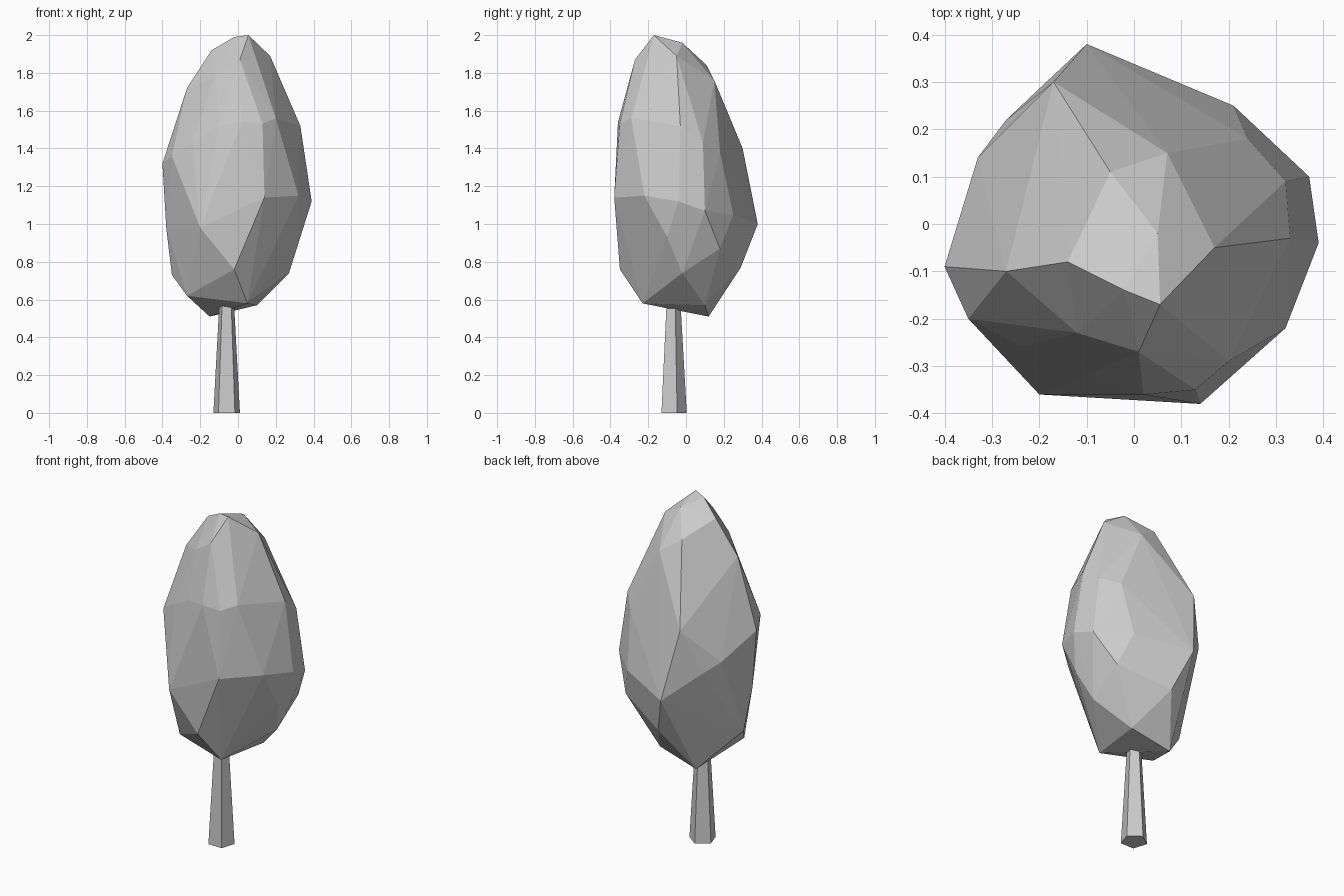
import bpy
import bmesh
from math import sin, cos, tau

default_cube = bpy.data.objects.get("Cube")
if default_cube:
    bpy.data.objects.remove(default_cube, do_unlink=True)


def make_material(name, value):
    """Create one flat grey material."""
    material = bpy.data.materials.new(name)
    material.use_nodes = True
    colour = (value, value, value, 1)
    material.diffuse_color = colour
    shader = material.node_tree.nodes["Principled BSDF"]
    shader.inputs["Base Color"].default_value = colour
    shader.inputs["Roughness"].default_value = 1
    return material


def make_hull(name, points, material):
    """Wrap a flat-shaded faceted shell around a set of corner points."""
    mesh = bpy.data.meshes.new(name)
    shell = bmesh.new()
    for point in points:
        shell.verts.new(point)
    result = bmesh.ops.convex_hull(shell, input=shell.verts[:])
    unused = set(result["geom_interior"]) | set(result["geom_unused"])
    loose = [item for item in unused if isinstance(item, bmesh.types.BMVert)]
    bmesh.ops.delete(shell, geom=loose, context="VERTS")
    bmesh.ops.recalc_face_normals(shell, faces=shell.faces[:])
    shell.to_mesh(mesh)
    shell.free()
    mesh.materials.append(material)
    tree_part = bpy.data.objects.new(name, mesh)
    bpy.context.scene.collection.objects.link(tree_part)
    return tree_part


def ring(centre_x, centre_y, height, radius, sides):
    """Corner points of a regular polygon with one corner at the back."""
    angles = [tau * step / sides for step in range(sides)]
    return [(centre_x + radius * sin(angle), centre_y + radius * cos(angle), height)
            for angle in angles]


grey = make_material("plain grey", .6)

# Crown: irregular leaning bands of corners, from the tip to the underside
crown_tip = [
    (.055, -.17, 2), (-.02, -.14, 1.99), (.05, -.02, 1.96), (-.14, -.08, 1.92),
    (.17, -.05, 1.89), (.01, -.27, 1.87), (-.05, .11, 1.84), (.07, .15, 1.76),
]
crown_shoulder = [
    (-.27, -.1, 1.72), (-.12, -.23, 1.78), (.2, -.29, 1.56), (.13, -.35, 1.53),
    (.02, -.36, 1.54), (-.1, -.32, 1.52), (.33, -.03, 1.52), (.32, .09, 1.43),
    (.24, .18, 1.38), (-.17, .3, 1.4), (-.24, -.26, 1.44), (-.35, -.2, 1.36),
    (-.4, -.09, 1.32),
]
crown_belly = [
    (.14, -.38, 1.14), (.32, -.22, 1.15), (.39, -.04, 1.12), (.37, .1, 1.07),
    (.21, .25, 1.05), (-.1, .38, 1), (-.27, .22, 1.15), (-.33, .14, 1.2),
    (-.38, -.08, .98), (-.2, -.36, .98),
]
crown_underside = [
    (.33, -.1, .93), (.27, .18, .87), (-.02, .29, .77), (-.02, -.35, .76),
    (.27, -.02, .74), (-.35, -.04, .73), (-.27, -.16, .62), (.05, -.23, .58),
    (.1, .1, .57), (-.15, .12, .51),
]
make_hull("crown", crown_tip + crown_shoulder + crown_belly + crown_underside, grey)

# Trunk: tapering five-sided post with its flat side to the front
trunk_sides = 5
trunk_foot = ring(-.06, -.07, 0, .074, trunk_sides)
trunk_top = ring(-.06, -.07, .7, .034, trunk_sides)
make_hull("trunk", trunk_foot + trunk_top, grey)
